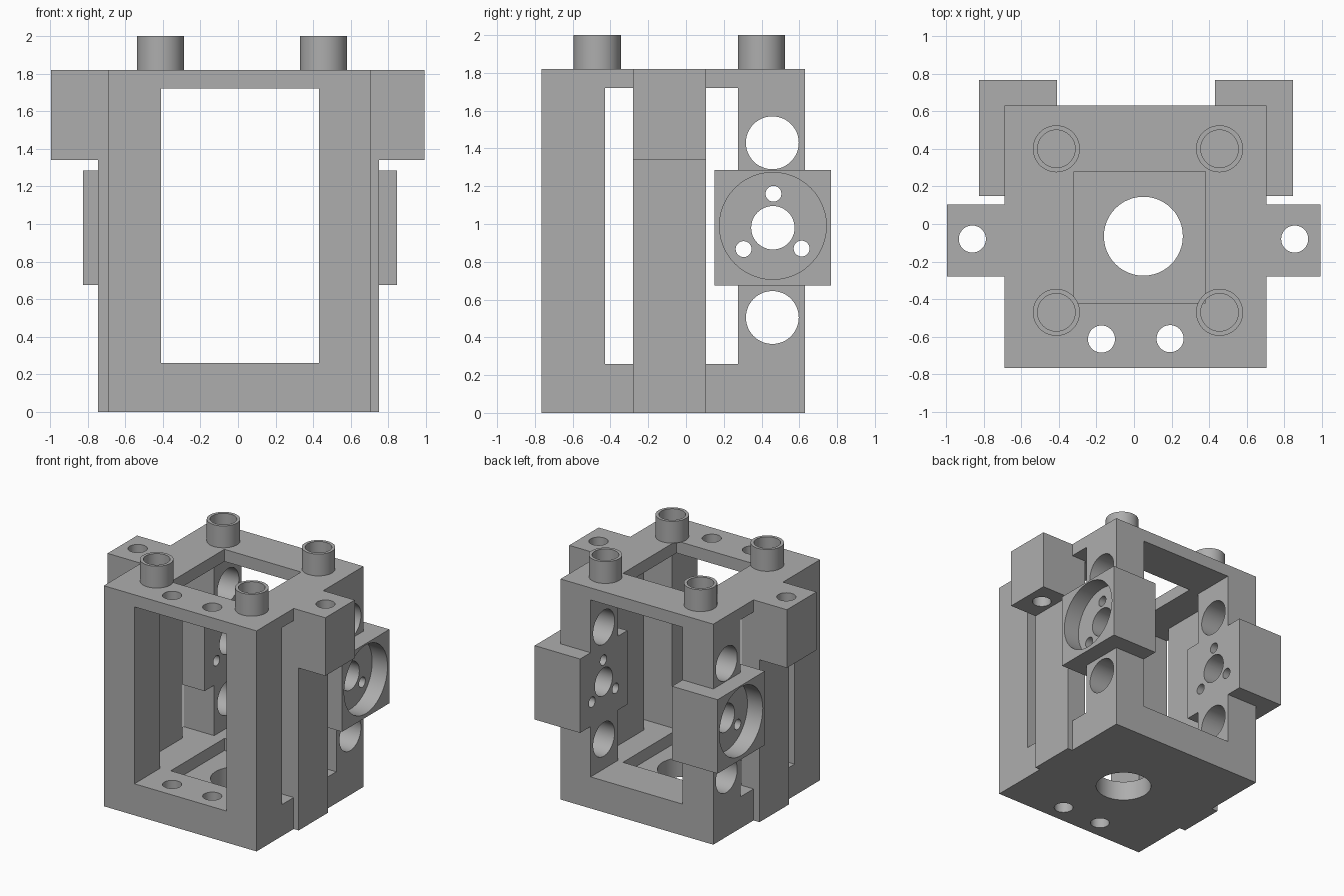
import bpy
import math
from mathutils import Vector

if "Cube" in bpy.data.objects:
    bpy.data.objects.remove(bpy.data.objects["Cube"], do_unlink=True)

grey = bpy.data.materials.new("plain grey")
grey.use_nodes = True
grey.diffuse_color = (0.42, 0.42, 0.42, 1)
grey.node_tree.nodes["Principled BSDF"].inputs["Base Color"].default_value = (0.42, 0.42, 0.42, 1)


def box(name, x, y, z):
    """Box from (min, max) ranges on each axis."""
    bpy.ops.mesh.primitive_cube_add(size=1)
    ob = bpy.context.object
    ob.name = name
    lo, hi = Vector((x[0], y[0], z[0])), Vector((x[1], y[1], z[1]))
    for v in ob.data.vertices:
        v.co = [(a + b) / 2 + c * (b - a) for a, b, c in zip(lo, hi, v.co)]
    ob.data.materials.append(grey)
    return ob


def rod(name, centre, radius, span, axis="Z"):
    """Cylinder along Z at (x, y), or along X at (y, z), over a span."""
    mid = (span[0] + span[1]) / 2
    loc = (*centre, mid) if axis == "Z" else (mid, *centre)
    turn = (0, 0, 0) if axis == "Z" else (0, math.pi / 2, 0)
    bpy.ops.mesh.primitive_cylinder_add(vertices=48, radius=radius, depth=span[1] - span[0],
                                        location=loc, rotation=turn)
    ob = bpy.context.object
    ob.name = name
    ob.data.materials.append(grey)
    return ob


def combine(target, other, operation):
    """Apply a boolean and remove the tool."""
    mod = target.modifiers.new("join", "BOOLEAN")
    mod.operation = operation
    mod.solver = "EXACT"
    mod.object = other
    bpy.context.view_layer.objects.active = target
    bpy.ops.object.modifier_apply(modifier=mod.name)
    bpy.data.objects.remove(other, do_unlink=True)


def cut(target, tool):
    combine(target, tool, "DIFFERENCE")


def smooth(ob):
    bpy.ops.object.select_all(action="DESELECT")
    ob.select_set(True)
    bpy.context.view_layer.objects.active = ob
    bpy.ops.object.shade_smooth_by_angle(angle=math.radians(30))


# Main frame with front-to-back and side-to-side windows
window_z = (0.26, 1.72)
top = 1.82
frame = box("frame", (-0.69, 0.705), (-0.765, 0.63), (0, top))
cut(frame, box("front_window", (-0.41, 0.43), (-1, 1), window_z))
cut(frame, box("side_window", (-1, 1), (-0.43, 0.275), window_z))

# Square opening in the top plate and matching recess in the floor
cut(frame, box("square_opening", (-0.32, 0.38), (-0.42, 0.28), (1.6, 1.9)))
cut(frame, box("floor_recess", (-0.32, 0.38), (-0.42, 0.28), (0.16, 0.4)))

# Side rails, mounting ears and motor blocks: x ranges for each side
rail_y = (-0.28, 0.105)
sides = [
    ("left", (0.58, 0.75), (0.58, 0.993), (0.43, 0.845)),
    ("right", (-0.745, -0.58), (-0.995, -0.58), (-0.825, -0.41)),
]
for side, rail_x, ear_x, block_x in sides:
    combine(frame, box(side + "_rail", rail_x, rail_y, (0, 1.5)), "UNION")
    combine(frame, box(side + "_ear", ear_x, rail_y, (1.34, top)), "UNION")
    combine(frame, box(side + "_block", block_x, (0.15, 0.767), (0.675, 1.285)), "UNION")

# Holes through the sides, and round recesses on the outer block faces
for sign, face in ((1, 0.845), (-1, -0.825)):
    through = sorted((sign * 0.3, sign * 1.1))
    recess = sorted((face - sign * 0.14, face + sign * 0.1))
    cut(frame, rod("recess", (0.46, 0.99), 0.283, recess, "X"))
    for centre, radius in (((0.46, 0.98), 0.115), ((0.463, 1.16), 0.042),
                           ((0.305, 0.867), 0.042), ((0.612, 0.87), 0.042),
                           ((0.457, 1.43), 0.14), ((0.457, 0.505), 0.14)):
        cut(frame, rod("side_hole", centre, radius, through, "X"))

# Vertical holes: floor centre, front pair, ears
cut(frame, rod("floor_hole", (0.05, -0.065), 0.21, (-0.1, 0.4)))
for centre in ((-0.173, -0.612), (0.192, -0.61), (0.855, -0.08), (-0.86, -0.08)):
    cut(frame, rod("bolt_hole", centre, 0.072, (-0.1, 2.1)))
smooth(frame)

# Hollow standoffs on the top plate
for x, x_name in ((-0.413, "right"), (0.455, "left")):
    for y, y_name in ((-0.47, "front"), (0.4, "back")):
        post = rod(f"{y_name}_{x_name}_standoff", (x, y), 0.125, (top, 2.0))
        cut(post, rod("bore", (x, y), 0.1, (top - 0.1, 2.1)))
        smooth(post)
